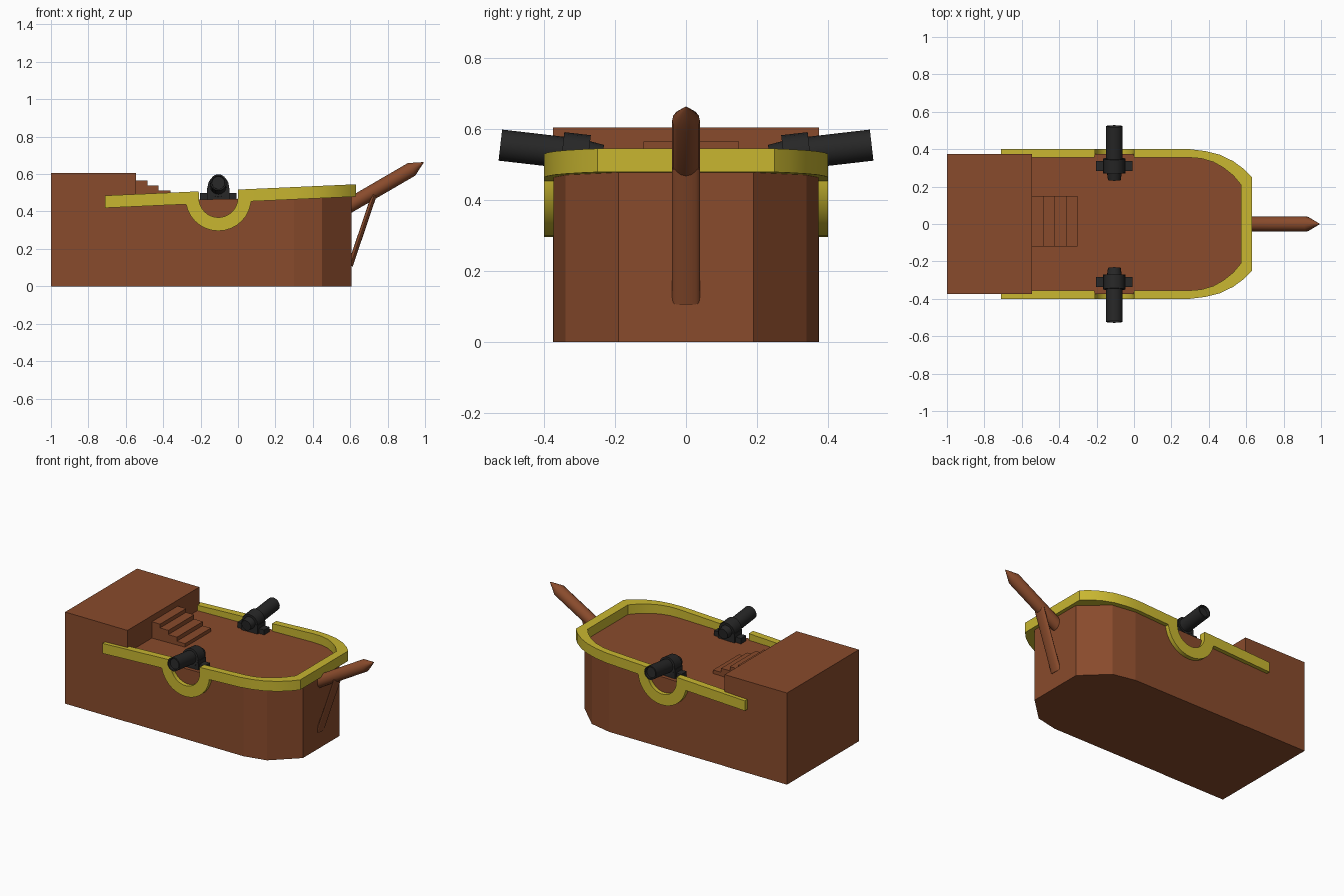
import bpy, bmesh, math
from mathutils import Vector

if "Cube" in bpy.data.objects:
    bpy.data.objects.remove(bpy.data.objects["Cube"])


def material(name, rgb):
    m = bpy.data.materials.new(name)
    m.diffuse_color = (*rgb, 1)
    m.use_nodes = True
    m.node_tree.nodes["Principled BSDF"].inputs["Base Color"].default_value = m.diffuse_color
    return m


WOOD = material("wood", (0.25, 0.07, 0.025))
GOLD = material("gold_trim", (0.58, 0.47, 0.03))
IRON = material("iron", (0.02, 0.02, 0.02))


def finish(name, bm, mat, smooth=False):
    bmesh.ops.recalc_face_normals(bm, faces=bm.faces)
    me = bpy.data.meshes.new(name)
    bm.to_mesh(me)
    bm.free()
    me.materials.append(mat)
    ob = bpy.data.objects.new(name, me)
    bpy.context.collection.objects.link(ob)
    if smooth:
        bpy.ops.object.select_all(action='DESELECT')
        ob.select_set(True)
        bpy.context.view_layer.objects.active = ob
        bpy.ops.object.shade_smooth_by_angle(angle=math.radians(35))
    return ob


def box(name, lo, hi, mat):
    bm = bmesh.new()
    bmesh.ops.create_cube(bm, size=1)
    for v in bm.verts:
        v.co = [(l + h) / 2 + c * (h - l) for l, h, c in zip(lo, hi, v.co)]
    return finish(name, bm, mat)


def sweep(name, sections, mat, smooth=False):
    """Skin a list of equal-length vertex loops and cap both ends."""
    bm = bmesh.new()
    rings = [[bm.verts.new(p) for p in s] for s in sections]
    n = len(rings[0])
    for a, b in zip(rings, rings[1:]):
        for i in range(n):
            j = (i + 1) % n
            bm.faces.new((a[i], a[j], b[j], b[i]))
    bm.faces.new(rings[0])
    bm.faces.new(rings[-1])
    return finish(name, bm, mat, smooth)


def lathe(name, start, direction, profile, mat, sides=16, squash=1.0, smooth=True):
    """Turned part: profile of (distance, radius) along a direction; squash flattens it."""
    d = Vector(direction).normalized()
    u = Vector((0, 1, 0)) if abs(d.y) < 0.5 else Vector((1, 0, 0))
    w = d.cross(u).normalized()
    loops = []
    for dist, r in profile:
        c = Vector(start) + d * dist
        loops.append([c + u * r * math.cos(a) + w * r * squash * math.sin(a)
                      for a in (2 * math.pi * i / sides for i in range(sides))])
    return sweep(name, loops, mat, smooth)


# Hull with blunt faceted bow and slightly rising deck
half = [(-0.8, 0.373), (0.3, 0.373), (0.45, 0.34), (0.607, 0.19)]
outline = half + [(x, -y) for x, y in reversed(half)]
sweep("hull", [[(x, y, 0) for x, y in outline],
               [(x, y, 0.468 + 0.02 * x) for x, y in outline]], WOOD)

# Raised stern cabin and stairs
box("stern_cabin", (-1, -0.375, 0), (-0.545, 0.375, 0.605), WOOD)
for i, (x, z) in enumerate([(-0.485, 0.565), (-0.425, 0.54), (-0.362, 0.512), (-0.303, 0.485)]):
    box(f"stair_{i + 1}", (-0.56, -0.12, 0.44), (x, 0.15, z), WOOD)


# Gold rail: (outer, inner) plan points, slanted up toward the bow
def rail_section(ox, oy, ix, iy):
    zo, zi = 0.484 + 0.045 * ox, 0.484 + 0.045 * ix
    return [(ox, oy, zo - 0.033), (ox, oy, zo + 0.033),
            (ix, iy, zi + 0.033), (ix, iy, zi - 0.033)]


bow = [(0, 0.4, 0, 0.355), (0.3, 0.4, 0.3, 0.355), (0.38, 0.39, 0.36, 0.35),
       (0.46, 0.37, 0.425, 0.331), (0.53, 0.336, 0.48, 0.3),
       (0.59, 0.292, 0.53, 0.26), (0.63, 0.25, 0.572, 0.21)]
bow += [(a, -b, c, -d) for a, b, c, d in reversed(bow)]
sweep("bow_rail", [rail_section(*p) for p in bow], GOLD, True)

CX, CZ = -0.105, 0.472
for s, side in ((-1, "front"), (1, "back")):
    sweep(f"stern_rail_{side}", [rail_section(x, s * 0.4, x, s * 0.355)
                                 for x in (-0.71, -0.21)], GOLD)

    # Half-round gun port trim
    arc = [(math.cos(a), math.sin(a), 0)
           for a in (math.pi * (1 + i / 16) for i in range(17))]
    arc = [(-1, 0, 0.03)] + arc + [(1, 0, 0.035)]
    loops = []
    for c, sn, dz in arc:
        loops.append([(CX + r * c, s * y, CZ + r * sn + dz)
                      for r, y in ((0.104, 0.365), (0.104, 0.4), (0.176, 0.4), (0.176, 0.365))])
    sweep(f"gun_port_trim_{side}", loops, GOLD, True)

    # Cannon: stepped barrel with hollow muzzle, tilted slightly upward
    tilt = (0, s * math.cos(0.115), math.sin(0.115))
    lathe(f"cannon_barrel_{side}", (CX, s * 0.235, 0.522), tilt,
          [(0, 0.034), (0.04, 0.04), (0.04, 0.057), (0.115, 0.057), (0.115, 0.044),
           (0.29, 0.044), (0.29, 0.036), (0.275, 0.034)], IRON)
    # Cannon mount
    y0, y1 = sorted((s * 0.283, s * 0.337))
    box(f"cannon_crossbar_{side}", (CX - 0.098, y0, 0.462), (CX + 0.098, y1, 0.5), IRON)
    y0, y1 = sorted((s * 0.27, s * 0.35))
    box(f"cannon_mount_{side}", (CX - 0.06, y0, 0.46), (CX + 0.06, y1, 0.525), IRON)

# Bowsprit with pointed tip and flattened brace below
lathe("bowsprit", (0.575, 0, 0.42), (0.86, 0, 0.5),
      [(0, 0.039), (0.408, 0.039), (0.482, 0.002)], WOOD)
lathe("bowsprit_brace", (0.6, 0, 0.11), (0.125, 0, 0.37), [(0, 0.04), (0.4, 0.04)],
      WOOD, squash=0.35)
